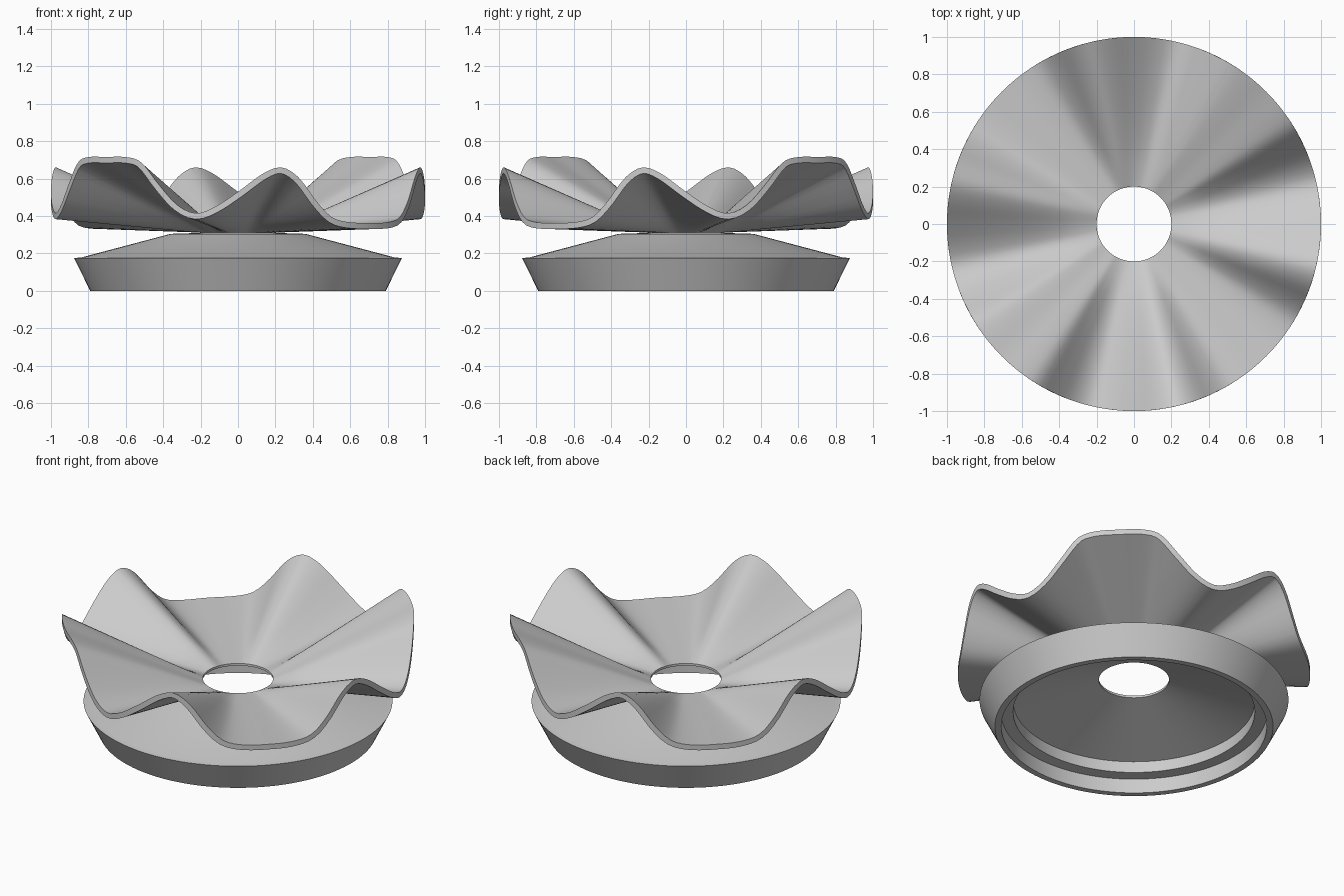
import bpy, bmesh
from math import sin, cos, pi, degrees, radians
from mathutils import Vector

cube = bpy.data.objects.get("Cube")
if cube:
    bpy.data.objects.remove(cube, do_unlink=True)

grey = bpy.data.materials.new("plain_grey")
grey.use_nodes = True
grey.diffuse_color = (0.6, 0.6, 0.6, 1)
grey.node_tree.nodes["Principled BSDF"].inputs["Base Color"].default_value = grey.diffuse_color

HOLE_R, HOLE_Z, SEGS, RINGS = 0.2, 0.318, 192, 8

# Rim height against angle from the high petal; mirrored into four quarters
RIM = [(0, .716), (9, .714), (14, .685), (20, .567), (26, .46), (32, .415), (38, .45),
       (45, .53), (53, .63), (58.5, .66), (64, .605), (70, .475), (75, .395), (81, .368), (90, .364)]


def slope(i):
    if i in (0, len(RIM) - 1):
        return 0
    (a, za), (b, zb) = RIM[i - 1], RIM[i + 1]
    return (zb - za) / (b - a)


def rim_height(angle):
    a = abs((degrees(angle) - 45 + 90) % 180 - 90)
    i = max(k for k in range(len(RIM) - 1) if RIM[k][0] <= a)
    (x0, z0), (x1, z1) = RIM[i], RIM[i + 1]
    d = x1 - x0
    t = (a - x0) / d
    s = t * t * (3 - 2 * t)
    bend = d * t * (1 - t) * ((1 - t) * slope(i) - t * slope(i + 1))
    return z0 + (z1 - z0) * s + bend


def finish(bm, name, sharp):
    bmesh.ops.recalc_face_normals(bm, faces=bm.faces)
    mesh = bpy.data.meshes.new(name)
    bm.to_mesh(mesh)
    bm.free()
    mesh.materials.append(grey)
    obj = bpy.data.objects.new(name, mesh)
    bpy.context.collection.objects.link(obj)
    bpy.ops.object.select_all(action='DESELECT')
    obj.select_set(True)
    bpy.context.view_layer.objects.active = obj
    bpy.ops.object.shade_smooth_by_angle(angle=radians(sharp))


def top_point(a, t):
    r = HOLE_R + (1 - HOLE_R) * t
    return Vector((r * cos(a), r * sin(a), HOLE_Z + (rim_height(a) - HOLE_Z) * t))


# Wavy dish: a ruled top sheet and an underside that thickens towards the rim
bm = bmesh.new()
columns = []
for s in range(SEGS):
    a = 2 * pi * s / SEGS
    top, under = [], []
    for k in range(RINGS + 1):
        t = k / RINGS
        p = top_point(a, t)
        along = (top_point(a + 0.01, t) - top_point(a - 0.01, t)).normalized()
        radial = Vector((cos(a), sin(a), 0))
        normal = radial.cross(along).normalized()
        top.append(bm.verts.new(p))
        under.append(bm.verts.new(p - normal * (0.008 + 0.024 * t)))
    columns.append(top + under[::-1])
for s in range(SEGS):
    c, d = columns[s], columns[(s + 1) % SEGS]
    for k in range(len(c)):
        n = (k + 1) % len(c)
        bm.faces.new((c[k], d[k], d[n], c[n]))
finish(bm, "wavy_dish", 50)

# Hollow conical base, turned from a closed profile
PROFILE = [(.79, 0), (.877, .176), (.84, .178), (.36, .305), (.2, .31), (.2, .304),
           (.686, .165), (.686, .095), (.754, .09), (.754, 0)]
bm = bmesh.new()
verts = [bm.verts.new((r, 0, z)) for r, z in PROFILE]
edges = [bm.edges.new((verts[i - 1], verts[i])) for i in range(len(verts))]
bmesh.ops.spin(bm, geom=verts + edges, cent=(0, 0, 0), axis=(0, 0, 1),
               angle=2 * pi, steps=128, use_merge=True)
bmesh.ops.remove_doubles(bm, verts=bm.verts, dist=0.0005)
finish(bm, "base", 12)
